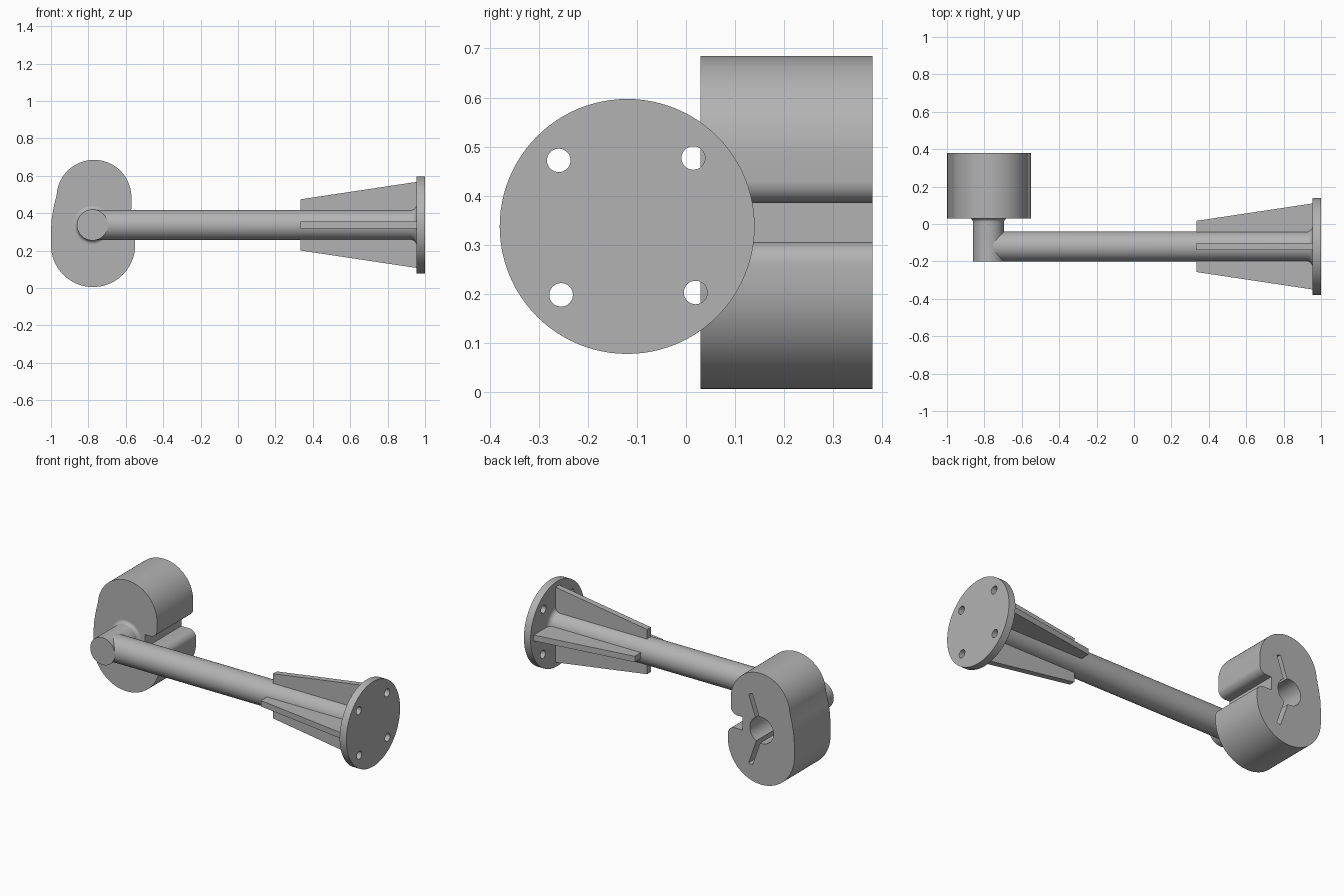
import bpy
import bmesh
import math
from mathutils import Matrix, Vector

cube = bpy.data.objects.get("Cube")
if cube:
    bpy.data.objects.remove(cube, do_unlink=True)

grey = bpy.data.materials.new("plain_grey")
grey.use_nodes = True
grey.diffuse_color = (0.45, 0.45, 0.45, 1)
grey.node_tree.nodes["Principled BSDF"].inputs["Base Color"].default_value = grey.diffuse_color

AXIS_Y, AXIS_Z = -0.12, 0.337
STUB_X = -0.778
ALONG_X = Matrix.Translation((0, AXIS_Y, AXIS_Z))
ALONG_Y = Matrix.Translation((STUB_X, 0, AXIS_Z)) @ Matrix.Rotation(math.pi / 2, 4, "Z")


def finish(name, bm, matrix=Matrix()):
    bmesh.ops.transform(bm, matrix=matrix, verts=bm.verts)
    bmesh.ops.recalc_face_normals(bm, faces=bm.faces)
    mesh = bpy.data.meshes.new(name)
    bm.to_mesh(mesh)
    bm.free()
    mesh.materials.append(grey)
    ob = bpy.data.objects.new(name, mesh)
    bpy.context.collection.objects.link(ob)
    return ob


def activate(ob):
    bpy.ops.object.select_all(action="DESELECT")
    ob.select_set(True)
    bpy.context.view_layer.objects.active = ob


def smooth(ob):
    activate(ob)
    bpy.ops.object.shade_smooth_by_angle(angle=math.radians(30))


def cut(ob, cutter):
    activate(ob)
    mod = ob.modifiers.new("cut", "BOOLEAN")
    mod.operation = "DIFFERENCE"
    mod.solver = "EXACT"
    mod.object = cutter
    bpy.ops.object.modifier_apply(modifier=mod.name)
    bpy.data.objects.remove(cutter, do_unlink=True)


def lathe(name, profile, matrix, steps=64):
    """Spin (position, radius) pairs around the local x axis."""
    bm = bmesh.new()
    rings = []
    for x, r in profile:
        angles = [2 * math.pi * i / steps for i in range(steps)]
        rings.append([bm.verts.new((x, r * math.cos(a), r * math.sin(a))) for a in angles])
    for a, b in zip(rings, rings[1:]):
        for i in range(steps):
            j = (i + 1) % steps
            bm.faces.new((a[i], a[j], b[j], b[i]))
    bm.faces.new(rings[0])
    bm.faces.new(rings[-1])
    return finish(name, bm, matrix)


def prism(name, outline, y0, y1, matrix=Matrix()):
    """Extrude an (x, z) outline from y0 to y1."""
    bm = bmesh.new()
    face = bm.faces.new([bm.verts.new((x, y0, z)) for x, z in outline])
    new = bmesh.ops.extrude_face_region(bm, geom=[face])["geom"]
    moved = [v for v in new if isinstance(v, bmesh.types.BMVert)]
    bmesh.ops.translate(bm, vec=(0, y1 - y0, 0), verts=moved)
    return finish(name, bm, matrix)


def arc(cx, cz, r, start, end, steps):
    angles = [math.radians(start + (end - start) * i / steps) for i in range(steps + 1)]
    return [(cx + r * math.cos(a), cz + r * math.sin(a)) for a in angles]


def flared_rod(name, start, end, radius, fillet, matrix):
    curve = arc(end - fillet, radius + fillet, fillet, -90, 0, 8)
    smooth(lathe(name, [(start, radius)] + curve, matrix))


# Long arm and short stub, each flaring into the part it meets
flared_rod("arm", STUB_X, 0.955, 0.08, 0.032, ALONG_X)
flared_rod("stub", -0.2, 0.03, 0.083, 0.02, ALONG_Y)

# Round mounting flange with four bolt holes
flange = lathe("flange", [(0.955, 0.26), (1.0, 0.26)], ALONG_X, 96)
for i in range(4):
    turn = math.radians(46 + 90 * i)
    place = ALONG_X @ Matrix.Translation((0, 0.194 * math.cos(turn), 0.194 * math.sin(turn)))
    cut(flange, lathe("bolt_hole", [(0.9, 0.024), (1.1, 0.024)], place, 32))
smooth(flange)

# Four tapered ribs between arm and flange
rib = [(0.335, 0.06), (0.335, 0.137), (0.955, 0.23), (0.955, 0.06)]
for i, side in enumerate(("top", "front", "bottom", "back")):
    turn = ALONG_X @ Matrix.Rotation(math.pi / 2 * i, 4, "X")
    prism("rib_" + side, rib, -0.018, 0.018, turn)

# Rounded block with a side notch
outline = arc(-0.775, 0.23, 0.225, 0, -180, 48)
outline += [(-1.0, 0.31), (-0.996, 0.37), (-0.986, 0.43)]
outline += arc(-0.77, 0.485, 0.2, 176, 0, 48)
outline += arc(-0.615, 0.43, 0.045, 0, -90, 10)
outline += [(-0.65, 0.385), (-0.65, 0.305)]
outline += arc(-0.595, 0.26, 0.045, 90, 0, 10)
block = prism("clamp_block", outline, 0.03, 0.38)

# Blind bore with two slanted slots in the back of the block
cut(block, lathe("bore", [(0.08, 0.08), (0.5, 0.08)], ALONG_Y, 64))
for side in (1, -1):
    along = Vector((0.075, 0.215 * side))
    across = Vector((-along.y, along.x)).normalized() * 0.013
    start = Vector((STUB_X, AXIS_Z - 0.01))
    corners = [start - across, start + along - across, start + along + across, start + across]
    cut(block, prism("slot", corners, 0.08, 0.5))
smooth(block)
